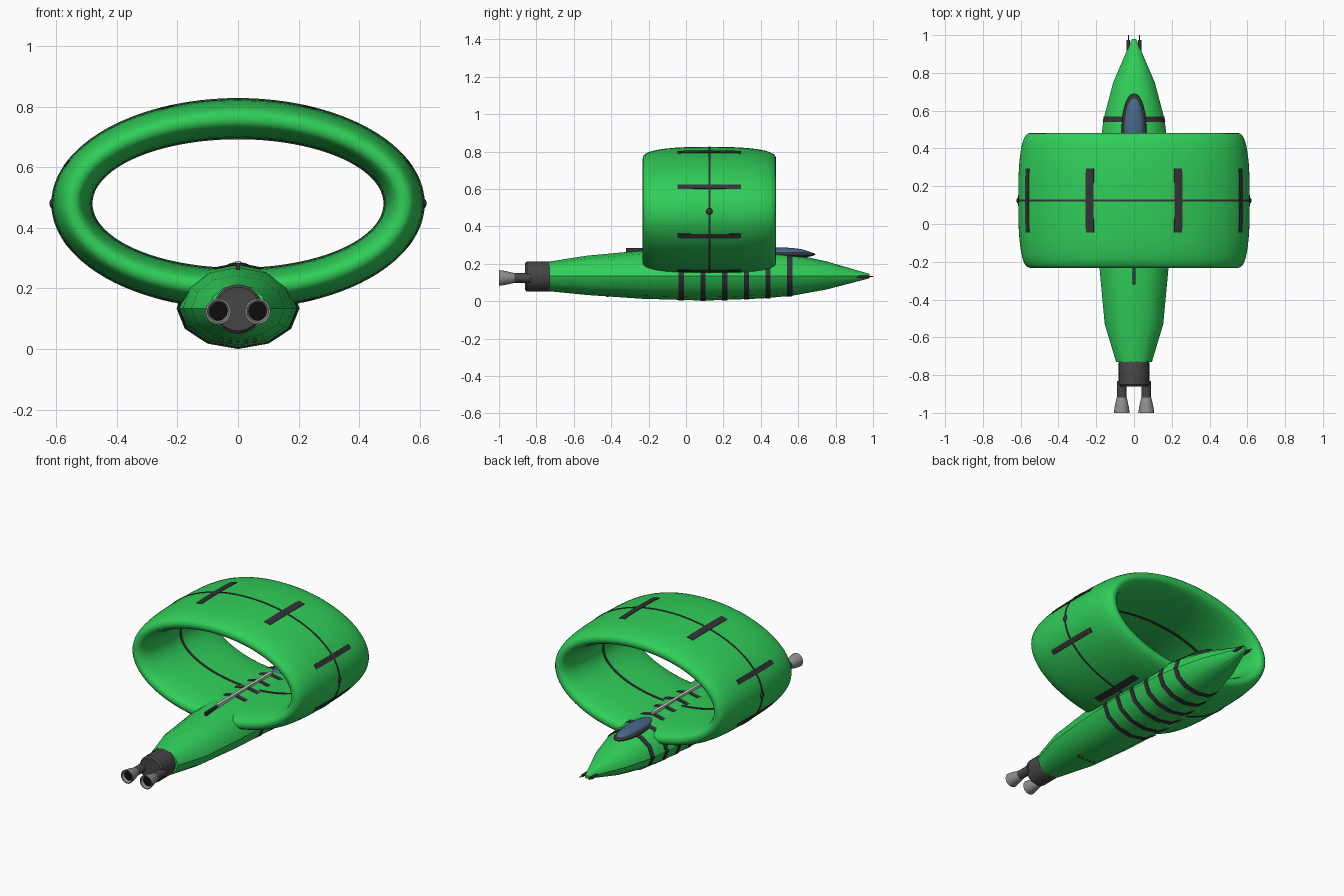
import bpy, bmesh, math
from mathutils import Matrix

if "Cube" in bpy.data.objects:
    bpy.data.objects.remove(bpy.data.objects["Cube"])

def mat(name, col):
    m = bpy.data.materials.new(name)
    m.diffuse_color = (*col, 1)
    m.use_nodes = True
    m.node_tree.nodes["Principled BSDF"].inputs["Base Color"].default_value = m.diffuse_color
    return m

GREEN = mat("green", (0.03, 0.62, 0.10))
DARK = mat("dark", (0.035, 0.035, 0.04))
METAL = mat("engine_grey", (0.065, 0.06, 0.06))
STEEL = mat("nozzle_grey", (0.28, 0.27, 0.26))
BLACK = mat("black", (0.004, 0.004, 0.004))
BLUE = mat("glass_blue", (0.06, 0.14, 0.24))
PALE = mat("pale_strip", (0.6, 0.65, 0.6))

def finish(name, bm, material, angle=40):
    bmesh.ops.recalc_face_normals(bm, faces=bm.faces)
    me = bpy.data.meshes.new(name)
    bm.to_mesh(me)
    bm.free()
    ob = bpy.data.objects.new(name, me)
    bpy.context.collection.objects.link(ob)
    me.materials.append(material)
    bpy.ops.object.select_all(action='DESELECT')
    ob.select_set(True)
    bpy.context.view_layer.objects.active = ob
    bpy.ops.object.shade_smooth_by_angle(angle=math.radians(angle))
    return ob

def loft(name, rings, material, loop=False, angle=40):
    """Skin closed cross-sections; cap the ends or join them in a loop."""
    bm = bmesh.new()
    vs = [[bm.verts.new(p) for p in r] for r in rings]
    n = len(vs[0])
    for i in range(len(vs) if loop else len(vs) - 1):
        a, b = vs[i], vs[(i + 1) % len(vs)]
        for j in range(n):
            k = (j + 1) % n
            bm.faces.new((a[j], a[k], b[k], b[j]))
    if not loop:
        bm.faces.new(vs[0])
        bm.faces.new(vs[-1])
    return finish(name, bm, material, angle)

def turned(name, profile, x, z, material, n=28, angle=40):
    """Body of revolution along y from (y, radius) pairs."""
    rings = [[(x + r * math.cos(2 * math.pi * i / n), y, z + r * math.sin(2 * math.pi * i / n))
              for i in range(n)] for y, r in profile]
    return loft(name, rings, material, angle=angle)

def ellipsoid(name, centre, size, material):
    bm = bmesh.new()
    bmesh.ops.create_uvsphere(bm, u_segments=28, v_segments=14, radius=1)
    bmesh.ops.transform(bm, verts=bm.verts, matrix=Matrix.Translation(centre) @ Matrix.Diagonal((*size, 1)))
    return finish(name, bm, material, 60)

def box(name, centre, size, material):
    bm = bmesh.new()
    bmesh.ops.create_cube(bm, size=1)
    bmesh.ops.transform(bm, verts=bm.verts, matrix=Matrix.Translation(centre) @ Matrix.Diagonal((*size, 1)))
    return finish(name, bm, material)

# Ring wing: superellipse section swept around an ellipse
YC, HALF, THICK, ZC, POW = 0.125, 0.357, 0.065, 0.48, 2.6

def ring_point(theta, y, d):
    return ((0.548 + d) * math.cos(theta), y, ZC + (0.28 + d) * math.sin(theta))

def sgn_pow(v):
    return math.copysign(abs(v) ** (2 / POW), v)

def skin(y):
    return THICK * (1 - abs((y - YC) / HALF) ** POW) ** (1 / POW)

N = 96
section = [(YC + HALF * sgn_pow(math.cos(a)), THICK * sgn_pow(math.sin(a)))
           for a in (2 * math.pi * k / 40 for k in range(40))]
loft("ring_wing", [[ring_point(2 * math.pi * i / N, y, d) for y, d in section] for i in range(N)],
     GREEN, loop=True, angle=60)

# Thin seams around the outside and inside of the ring
for name, d, w in (("outer_seam", THICK, 0.005), ("inner_seam", -THICK, 0.008)):
    sec = [(YC - w, d - 0.003), (YC + w, d - 0.003), (YC + w, d + 0.003), (YC - w, d + 0.003)]
    loft(name, [[ring_point(2 * math.pi * i / N, y, e) for y, e in sec] for i in range(N)],
         DARK, loop=True)

# Eight dark markings on the outside of the ring
for k in range(8):
    mid = math.radians(22.5 + 45 * k)
    angs = [mid + 0.037 * (j / 2 - 1) for j in range(5)]
    rings = []
    for i in range(9):
        y = YC - 0.17 + 0.34 * i / 8
        rings.append([ring_point(a, y, skin(y) + 0.003) for a in angs] +
                     [ring_point(a, y, skin(y) - 0.006) for a in reversed(angs)])
    loft(f"ring_marking_{k + 1}", rings, DARK)

# Side lamps at the widest points of the ring
for side in (-1, 1):
    ellipsoid("ring_lamp", (side * 0.61, YC, ZC), (0.012, 0.018, 0.018), DARK)

# Fuselage: twelve-sided body, stations are y, half width, top z, bottom z
STATIONS = [(-0.73, 0.095, 0.212, 0.053), (-0.53, 0.155, 0.243, 0.033), (-0.24, 0.182, 0.27, 0.013),
            (0.1, 0.2, 0.282, 0.003), (0.4, 0.182, 0.272, 0.014), (0.56, 0.16, 0.254, 0.028),
            (0.75, 0.11, 0.213, 0.062), (0.98, 0.011, 0.146, 0.122)]

def body_section(y, grow=0.0):
    for a, b in zip(STATIONS, STATIONS[1:]):
        if a[0] <= y <= b[0]:
            t = (y - a[0]) / (b[0] - a[0])
            w, top, bot = (a[i] + t * (b[i] - a[i]) for i in (1, 2, 3))
            break
    zc, pts = 0.134, []
    for i in range(12):
        a = math.pi * i / 6
        h = top - zc if math.sin(a) > 0 else zc - bot
        pts.append(((w + grow) * math.cos(a), y, zc + (h + grow) * math.sin(a)))
    return pts

loft("fuselage", [body_section(s[0]) for s in STATIONS], GREEN, angle=35)

# Dark bands around the fuselage
for k in range(6):
    y = -0.025 + 0.116 * k
    loft(f"body_band_{k + 1}", [body_section(y - 0.014, 0.003), body_section(y + 0.014, 0.003)], DARK, angle=35)

# Spine strip on the back
box("spine_base", (0, 0.0, 0.272), (0.014, 0.64, 0.024), DARK)
box("spine_strip", (0, 0.06, 0.28), (0.018, 0.54, 0.02), PALE)

# Canopy and its frame
ellipsoid("canopy_frame", (0, 0.5, 0.25), (0.066, 0.192, 0.022), DARK)
ellipsoid("canopy", (0, 0.5, 0.252), (0.055, 0.172, 0.035), BLUE)

# Nose guns
for side in (-1, 1):
    turned("nose_gun", [(0.90, 0.009), (0.975, 0.009)], side * 0.03, 0.132, DARK, 12)
    turned("gun_barrel", [(0.97, 0.003), (1.0, 0.003)], side * 0.03, 0.132, DARK, 8)

# Belly studs
for k in range(5):
    ellipsoid("belly_stud", (0.027 * (k - 2), -0.42, 0.03), (0.007, 0.007, 0.009), DARK)

# Engine block and twin nozzles
turned("engine_block", [(-0.86, 0.072), (-0.85, 0.081), (-0.735, 0.081), (-0.715, 0.076)], 0, 0.132, METAL)
for side in (-1, 1):
    x = side * 0.065
    turned("nozzle_pipe", [(-0.925, 0.026), (-0.83, 0.026)], x, 0.124, METAL)
    turned("nozzle_bell", [(-0.93, 0.015), (-0.992, 0.033), (-1.0, 0.036), (-1.0, 0.042),
                           (-0.97, 0.038), (-0.92, 0.027), (-0.91, 0.022)], x, 0.124, STEEL)
    turned("nozzle_throat", [(-0.981, 0.0305), (-0.976, 0.029)], x, 0.124, BLACK)
